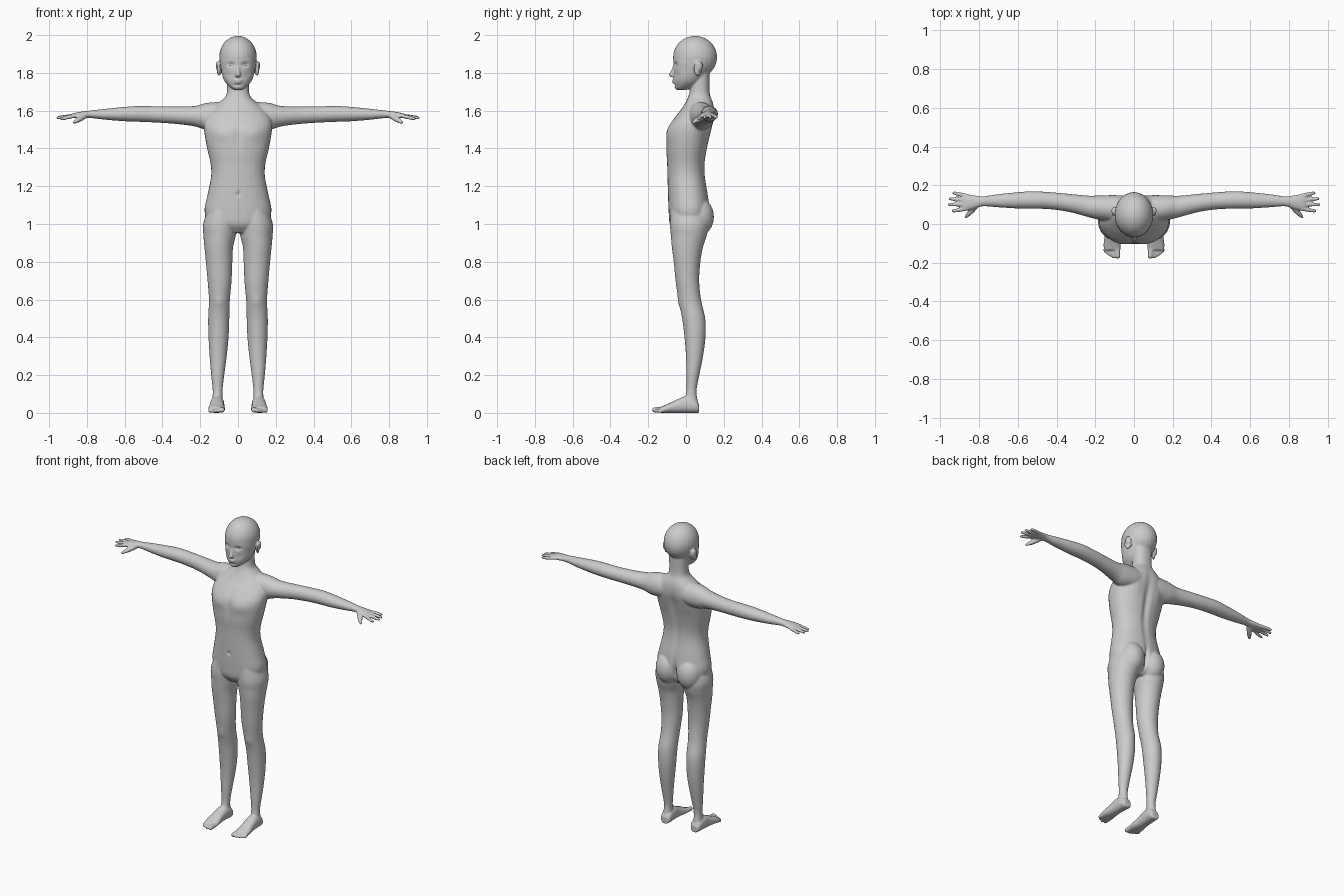
import bpy, bmesh
from math import sin, cos, pi, exp
from mathutils import Vector, Matrix

bm = bmesh.new()


def smooth_rows(rows, steps=5):
    """Catmull-Rom interpolation of tuples of numbers."""
    out = []
    for i in range(len(rows) - 1):
        p0, p1, p2, p3 = (rows[max(i - 1, 0)], rows[i], rows[i + 1],
                          rows[min(i + 2, len(rows) - 1)])
        for k in range(steps):
            t = k / steps
            out.append([0.5 * (2 * b + (c - a) * t + (2 * a - 5 * b + 4 * c - d) * t * t
                               + (3 * b - a - 3 * c + d) * t ** 3)
                        for a, b, c, d in zip(p0, p1, p2, p3)])
    return out + [list(rows[-1])]


def loft(sections, u, v, n=2.0, sides=32):
    """Skin rows of (x, y, z, ru, rv) with rounded cross-sections in plane u, v."""
    u, v, rings = Vector(u), Vector(v), []
    for x, y, z, ru, rv in smooth_rows(sections):
        ring = []
        for k in range(sides):
            c, s = cos(2 * pi * k / sides), sin(2 * pi * k / sides)
            c = abs(c) ** (2 / n) * (1 if c > 0 else -1)
            s = abs(s) ** (2 / n) * (1 if s > 0 else -1)
            ring.append(bm.verts.new(Vector((x, y, z)) + u * ru * c + v * rv * s))
        rings.append(ring)
    faces = [bm.faces.new(rings[0]), bm.faces.new(rings[-1])]
    for a, b in zip(rings, rings[1:]):
        for k in range(sides):
            j = (k + 1) % sides
            faces.append(bm.faces.new((a[k], a[j], b[j], b[k])))
    bmesh.ops.recalc_face_normals(bm, faces=faces)


def upright(rows, n=2.0):
    """Loft rows of (z, x_min, x_max, y_front, y_back) stacked along z."""
    loft([((a + b) / 2, (f + k) / 2, z, abs(b - a) / 2, (k - f) / 2)
          for z, a, b, f, k in rows], (1, 0, 0), (0, 1, 0), n)


def blob(c, r, rot=0):
    m = Matrix.Translation(c) @ Matrix.Rotation(rot, 4, 'Z') @ Matrix.Diagonal((*r, 1))
    bmesh.ops.create_uvsphere(bm, u_segments=24, v_segments=16, radius=1, matrix=m)


def digit(a, b, r0, r1):
    """Tapered finger or toe from a to b."""
    a, b = Vector(a), Vector(b)
    d = (b - a).normalized()
    u = d.cross((0, 0, 1)).normalized()
    rows = [(0, r0), (.5, r0), (.85, r1), (1, r1 * .6)]
    loft([(*a.lerp(b, t), r, r) for t, r in rows], u, d.cross(u), sides=12)


# Torso and neck: z, half width, front y, back y
torso = [(.955, .06, -.05, .07), (1.0, .15, -.085, .115), (1.07, .177, -.092, .125),
         (1.15, .163, -.095, .118), (1.25, .143, -.098, .102), (1.32, .145, -.1, .1),
         (1.4, .163, -.105, .112), (1.5, .18, -.1, .132), (1.56, .175, -.065, .148),
         (1.61, .14, -.025, .15), (1.65, .095, 0, .142), (1.68, .065, .013, .13),
         (1.72, .058, .022, .125), (1.8, .06, .025, .125)]
upright([(z, -w, w, f, k) for z, w, f, k in torso], 2.25)

# Skull and face
blob((0, .048, 1.885), (.1, .117, .113))
face = [(1.712, .022, -.05, .0), (1.725, .042, -.06, .04), (1.75, .066, -.064, .075),
        (1.78, .081, -.066, .1), (1.82, .09, -.066, .13), (1.86, .096, -.068, .145),
        (1.9, .094, -.066, .15)]
upright([(z, -w, w, f, k) for z, w, f, k in face], 2.1)
# Nose and lips
loft([(0, -.058, 1.845, .008, .01), (0, -.066, 1.815, .01, .013),
      (0, -.075, 1.793, .014, .017), (0, -.068, 1.78, .012, .012)], (1, 0, 0), (0, 1, 0))
blob((0, -.063, 1.763), (.024, .012, .006))
blob((0, -.061, 1.751), (.02, .012, .006))

leg = [(1.08, .01, .16, -.08, .11), (1.0, .005, .185, -.085, .12),
       (.94, .012, .183, -.08, .11), (.88, .026, .178, -.075, .09),
       (.8, .03, .17, -.065, .076), (.7, .034, .161, -.055, .07),
       (.6, .043, .154, -.04, .08), (.5, .046, .158, -.02, .102),
       (.4, .05, .156, -.008, .103), (.3, .06, .15, 0, .09), (.2, .073, .142, .002, .07),
       (.12, .082, .134, .002, .056), (.06, .083, .136, -.01, .062),
       (.02, .086, .132, 0, .06)]
arm = [(.06, .075, 1.58, .07, .07), (.16, .083, 1.572, .065, .072),
       (.23, .09, 1.573, .056, .054), (.33, .108, 1.578, .047, .046),
       (.43, .12, 1.582, .044, .043), (.52, .124, 1.585, .045, .042),
       (.6, .122, 1.584, .042, .038), (.7, .12, 1.583, .034, .029),
       (.78, .117, 1.583, .026, .02), (.83, .113, 1.58, .036, .017),
       (.87, .112, 1.576, .043, .013), (.885, .112, 1.573, .04, .01)]
foot = [(.07, .108, .025, .022), (.05, .108, .035, .036), (0, .11, .037, .044),
        (-.05, .112, .038, .035), (-.1, .113, .044, .023), (-.135, .113, .043, .016)]

for s in (-1, 1):
    # Legs, hips, feet and toes
    upright([(z, s * a, s * b, f, k) for z, a, b, f, k in leg])
    blob((s * .078, .06, 1.04), (.08, .088, .105))
    loft([(s * x, y, h + .002, w, h) for y, x, w, h in foot], (1, 0, 0), (0, 0, 1), 2.3)
    for x, y, r in ((.083, -.178, .015), (.104, -.176, .011), (.122, -.168, .01),
                    (.138, -.159, .0095), (.152, -.146, .009)):
        digit((s * (x * .8 + .022), -.11, r + .006), (s * x, y, r + .002), r, r * .95)
    # Arms, hands, fingers and thumbs
    loft([(s * x, y, z, a, b) for x, y, z, a, b in arm], (0, 1, 0), (0, 0, 1))
    for y0, x1, y1, z1 in ((.079, .942, .066, 1.557), (.101, .962, .1, 1.563),
                           (.123, .959, .131, 1.566), (.145, .938, .162, 1.566)):
        digit((s * .86, y0, 1.576), (s * x1, y1, z1), .0105, .009)
    digit((s * .81, .1, 1.575), (s * .872, .032, 1.537), .015, .01)
    # Ears
    blob((s * .1, .062, 1.825), (.01, .024, .04), s * .5)
    blob((s * .108, .072, 1.838), (.008, .02, .026), s * .5)

me = bpy.data.meshes.new("body")
bm.to_mesh(me)
bm.free()
body = bpy.data.objects.new("body", me)
bpy.context.collection.objects.link(body)

# Fuse the parts into one skin and relax it
rem = body.modifiers.new("fuse", 'REMESH')
rem.mode, rem.voxel_size, rem.use_smooth_shade = 'VOXEL', .005, True
sm = body.modifiers.new("relax", 'SMOOTH')
sm.factor, sm.iterations = .5, 6
dg = bpy.context.evaluated_depsgraph_get()
skin = bpy.data.meshes.new_from_object(body.evaluated_get(dg))
body.modifiers.clear()
body.data = skin

# Soft sculpting: centre, radii, push (mirrored where x is not 0)
dents = [((.037, -.06, 1.846), (.02, .04, .012), (0, .011, 0)),    # eye sockets
         ((.05, -.06, 1.79), (.02, .04, .02), (0, .004, 0)),       # cheeks
         ((0, -.07, 1.738), (.025, .03, .007), (0, .005, 0)),      # below lip
         ((.112, .056, 1.83), (.02, .011, .02), (-.006, 0, 0)),    # ear bowls
         ((0, .15, 1.03), (.012, .06, .07), (0, -.03, 0)),         # seat cleft
         ((0, .13, 1.38), (.02, .05, .2), (0, -.012, 0)),          # spine
         ((.09, .14, 1.5), (.05, .05, .07), (0, .008, 0)),         # shoulder blades
         ((.085, -.1, 1.48), (.05, .05, .035), (0, -.006, 0)),     # chest
         ((0, -.1, 1.47), (.018, .05, .08), (0, .006, 0)),         # breastbone
         ((0, -.1, 1.16), (.01, .03, .012), (0, .008, 0)),         # navel
         ((.1, -.05, .585), (.025, .03, .03), (0, -.005, 0))]      # kneecaps
dents += [((-c[0], *c[1:]), r, (-p[0], *p[1:])) for c, r, p in dents if c[0]]
for v in skin.vertices:
    co, move = v.co.copy(), Vector()
    for c, r, p in dents:
        d = sum(((co[i] - c[i]) / r[i]) ** 2 for i in range(3))
        if d < 9:
            move += Vector(p) * exp(-d)
    v.co = co + move
low = min(v.co.z for v in skin.vertices)
for v in skin.vertices:
    v.co.z -= low
skin.shade_smooth()

# Eyeballs
for s, side in ((-1, "right"), (1, "left")):
    bpy.ops.mesh.primitive_uv_sphere_add(segments=24, ring_count=16, radius=.014,
                                         location=(s * .037, -.036, 1.845))
    bpy.context.object.name = side + "_eye"
    bpy.ops.object.shade_smooth()
